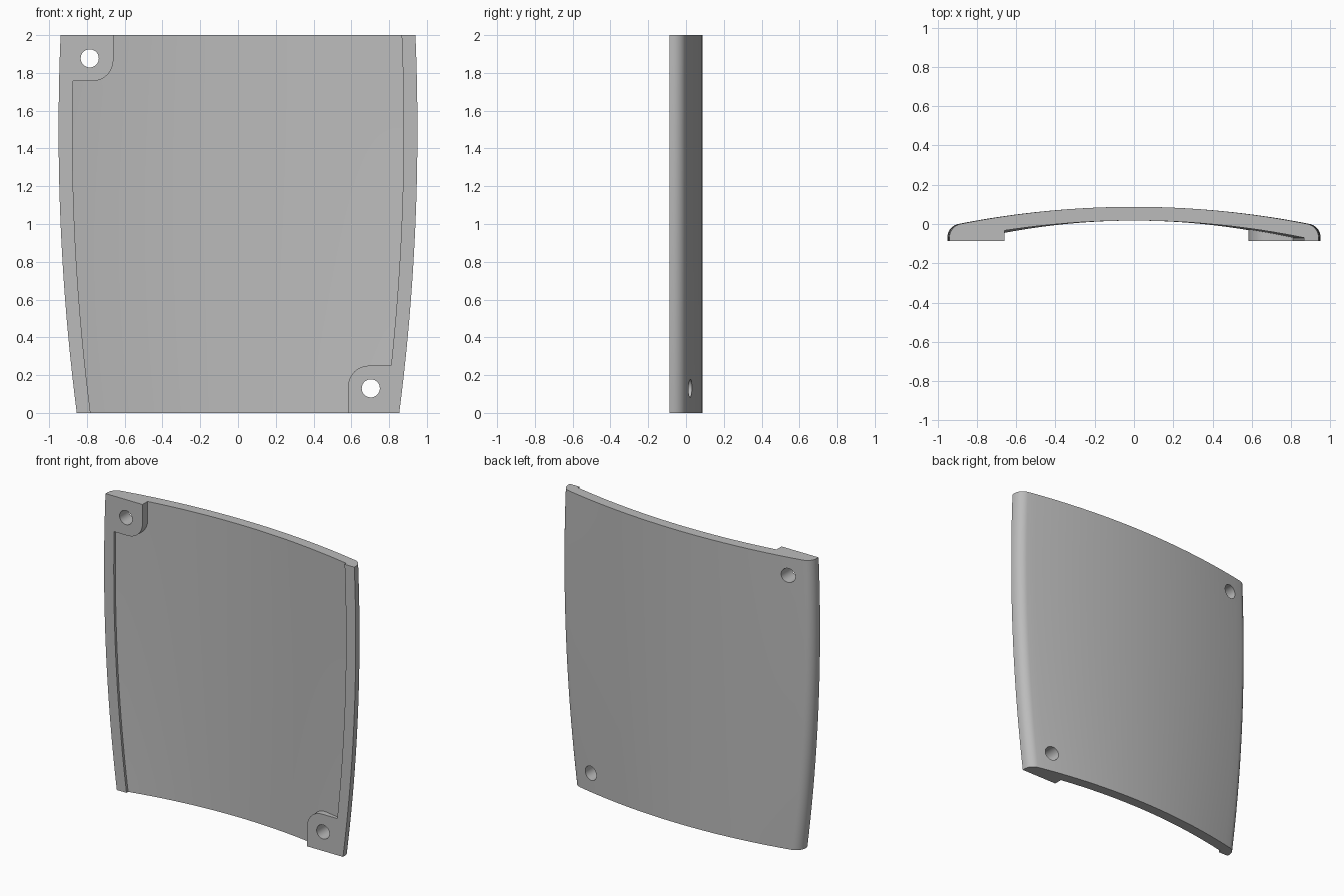
import bpy, bmesh, math

if "Cube" in bpy.data.objects:
    bpy.data.objects.remove(bpy.data.objects["Cube"], do_unlink=True)

FRONT = -0.0875     # flat front of the rims
RISE = 0.0875       # bow of the panel
FILLET = 0.07       # rounded long edges
RIM = 0.073         # width of the side rims

grey = bpy.data.materials.new("plain grey")
grey.use_nodes = True
grey.diffuse_color = (0.5, 0.5, 0.5, 1)
grey.node_tree.nodes["Principled BSDF"].inputs["Base Color"].default_value = (0.5, 0.5, 0.5, 1)


def half_width(z):
    return 0.95 - (z - 1.5) ** 2 / 23.4


def panel_section(z, steps=10, arc_steps=32):
    """Bowed back with rounded ends and a flat front."""
    w = half_width(z)
    radius = (w - 0.05) ** 2 / (2 * RISE)
    cy = RISE - radius
    fx = w - FILLET
    fy = cy + math.sqrt((radius - FILLET) ** 2 - fx ** 2)
    end = math.atan2(fy - cy, fx)
    side = [(w, FRONT)]
    for i in range(steps):
        a = end * i / steps
        side.append((fx + FILLET * math.cos(a), fy + FILLET * math.sin(a)))
    arc = []
    for i in range(arc_steps + 1):
        a = end + (math.pi - 2 * end) * i / arc_steps
        arc.append((radius * math.cos(a), cy + radius * math.sin(a)))
    return side + arc + [(-x, y) for x, y in reversed(side)]


def pocket_section(z, steps=32):
    """Hollow between the rims, with a bowed floor."""
    w = half_width(z) - RIM
    ts = [1 - 2 * i / steps for i in range(steps + 1)]
    floor = [(w * t, 0.0175 - RISE * t * t) for t in ts]
    return [(w, -0.3)] + floor + [(-w, -0.3)]


def solid(name, rings):
    """Closed solid lofted through rings of 3D points."""
    bm = bmesh.new()
    loops = [[bm.verts.new(p) for p in ring] for ring in rings]
    n = len(loops[0])
    for a, b in zip(loops, loops[1:]):
        for i in range(n):
            j = (i + 1) % n
            bm.faces.new((a[i], a[j], b[j], b[i]))
    bm.faces.new(loops[0])
    bm.faces.new(loops[-1])
    bmesh.ops.recalc_face_normals(bm, faces=bm.faces)
    mesh = bpy.data.meshes.new(name)
    bm.to_mesh(mesh)
    bm.free()
    mesh.materials.append(grey)
    ob = bpy.data.objects.new(name, mesh)
    bpy.context.collection.objects.link(ob)
    return ob


def loft(name, section, z0, z1, rows):
    zs = [z0 + (z1 - z0) * i / rows for i in range(rows + 1)]
    return solid(name, [[(x, y, z) for x, y in section(z)] for z in zs])


def prism(name, outline):
    """Outline in x and z, run right through the panel from front to back."""
    return solid(name, [[(x, y, z) for x, z in outline] for y in (-0.5, 0.5)])


def subtract(target, cutter):
    mod = target.modifiers.new("cut", "BOOLEAN")
    mod.operation = "DIFFERENCE"
    mod.solver = "EXACT"
    mod.object = cutter
    cutter.hide_render = True
    bpy.context.view_layer.update()
    deps = bpy.context.evaluated_depsgraph_get()
    mesh = bpy.data.meshes.new_from_object(target.evaluated_get(deps))
    target.modifiers.clear()
    target.data = mesh
    bpy.data.objects.remove(cutter, do_unlink=True)


def boss_outline(inner_x, inner_z, side, up):
    """Corner block with one rounded corner pointing into the pocket."""
    r = 0.11
    pts = [(side * 1.2, inner_z), (side * 1.2, inner_z + up * 0.6), (inner_x, inner_z + up * 0.6)]
    for i in range(13):
        a = math.pi / 2 * i / 12
        pts.append((inner_x + side * r * (1 - math.cos(a)),
                    inner_z + up * r * (1 - math.sin(a))))
    return pts


def hole_outline(x, z, r=0.048, n=32):
    return [(x + r * math.cos(math.tau * i / n), z + r * math.sin(math.tau * i / n))
            for i in range(n)]


# Curved panel
panel = loft("curved_panel", panel_section, 0, 2, 20)

# Pocket, leaving the rims and two corner mounting blocks
pocket = loft("pocket_cutter", pocket_section, -0.1, 2.1, 22)
subtract(pocket, prism("right_block", boss_outline(-0.66, 1.757, -1, 1)))
subtract(pocket, prism("left_block", boss_outline(0.583, 0.25, 1, -1)))
subtract(panel, pocket)

# Screw holes through the blocks
for x, z in ((-0.785, 1.877), (0.703, 0.13)):
    subtract(panel, prism("hole_cutter", hole_outline(x, z)))

# Smooth shading with sharp edges kept
bpy.ops.object.select_all(action="DESELECT")
panel.select_set(True)
bpy.context.view_layer.objects.active = panel
bpy.ops.object.shade_smooth_by_angle(angle=math.radians(30))
